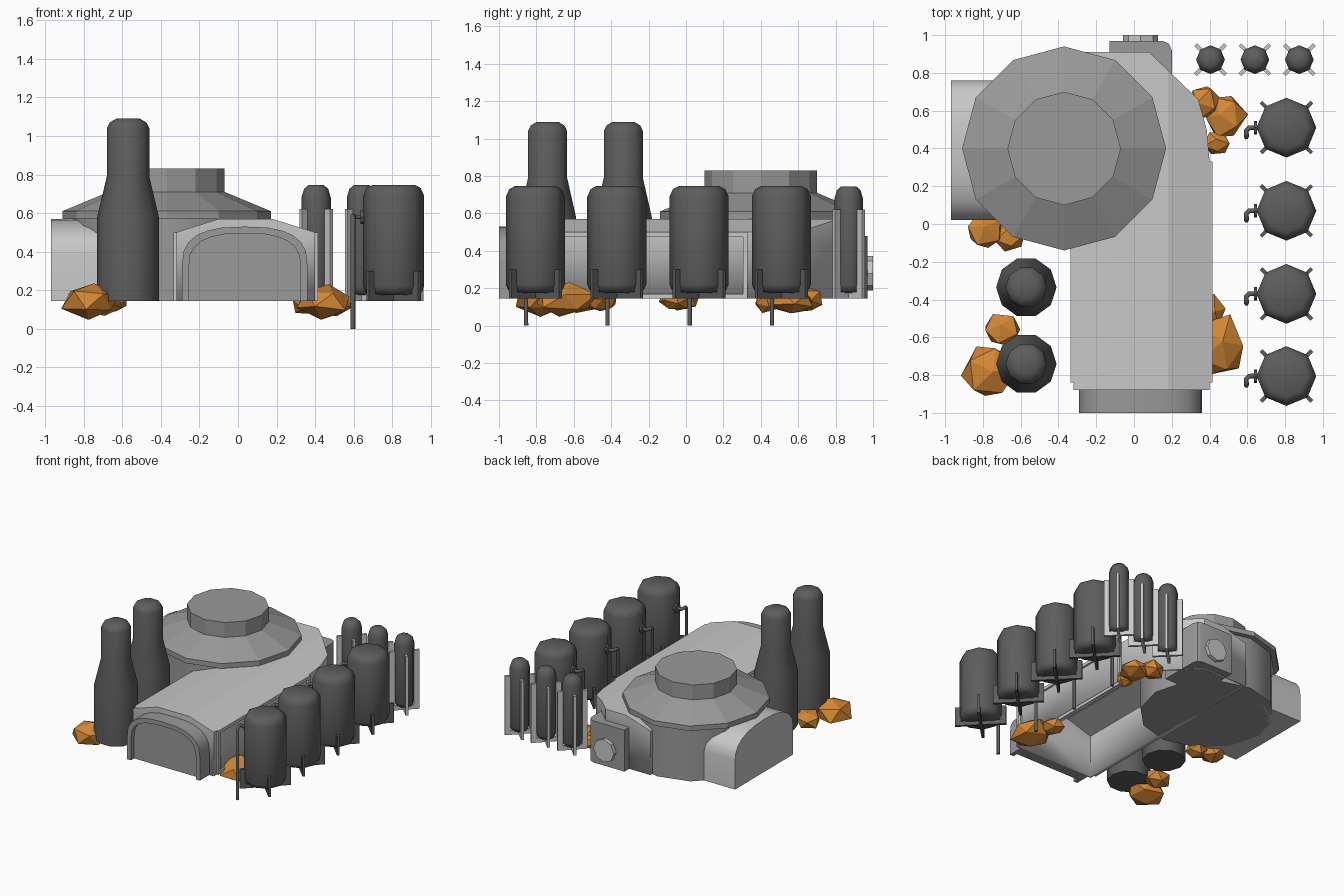
import bpy, bmesh, math, random
from mathutils import Vector, Matrix

random.seed(4)
if "Cube" in bpy.data.objects:
    bpy.data.objects.remove(bpy.data.objects["Cube"])


def material(name, rgb):
    m = bpy.data.materials.new(name)
    m.use_nodes = True
    m.diffuse_color = (*rgb, 1)
    m.node_tree.nodes["Principled BSDF"].inputs["Base Color"].default_value = (*rgb, 1)
    return m


LIGHT = material("light grey", (0.58, 0.58, 0.58))
MID = material("mid grey", (0.32, 0.32, 0.32))
DARK = material("dark grey", (0.11, 0.11, 0.11))
ORANGE = material("orange rock", (0.65, 0.24, 0.035))


def finish(name, bm, mat, loc=(0, 0, 0), smooth=None):
    bmesh.ops.recalc_face_normals(bm, faces=bm.faces)
    me = bpy.data.meshes.new(name)
    bm.to_mesh(me)
    bm.free()
    me.materials.append(mat)
    ob = bpy.data.objects.new(name, me)
    ob.location = loc
    bpy.context.collection.objects.link(ob)
    if smooth:
        bpy.ops.object.select_all(action='DESELECT')
        bpy.context.view_layer.objects.active = ob
        ob.select_set(True)
        bpy.ops.object.shade_smooth_by_angle(angle=math.radians(smooth))
    return ob


def prism(points, direction):
    """Closed solid from a polygon of 3D points pushed along a direction."""
    bm = bmesh.new()
    f = bm.faces.new([bm.verts.new(p) for p in points])
    r = bmesh.ops.extrude_face_region(bm, geom=[f], use_keep_orig=True)
    moved = [g for g in r["geom"] if isinstance(g, bmesh.types.BMVert)]
    bmesh.ops.translate(bm, verts=moved, vec=direction)
    return bm


def lathe(name, profile, sides, loc, mat, smooth=None, turn=Matrix()):
    bm = bmesh.new()
    rings = []
    for r, z in profile:
        rings.append([bm.verts.new((r * math.cos(a), r * math.sin(a), z))
                      for a in (2 * math.pi * i / sides for i in range(sides))])
    for low, high in zip(rings, rings[1:]):
        for i in range(sides):
            j = (i + 1) % sides
            bm.faces.new((low[i], low[j], high[j], high[i]))
    bm.faces.new(rings[0])
    bm.faces.new(rings[-1])
    bm.transform(turn)
    return finish(name, bm, mat, loc, smooth)


def box(bm, lo, hi, turn=Matrix()):
    size = Vector(hi) - Vector(lo)
    mid = (Vector(hi) + Vector(lo)) / 2
    bmesh.ops.create_cube(bm, size=1, matrix=turn @ Matrix.Translation(mid) @ Matrix.Diagonal((*size, 1)))


def arch(half, base, spring, top, power, steps=12):
    """Arch outline as (across, height) pairs."""
    pts = [(half, base)]
    for i in range(steps + 1):
        a = math.pi * i / steps
        c, s = math.cos(a), math.sin(a)
        pts.append((math.copysign(abs(c) ** power, c) * half, spring + (top - spring) * abs(s) ** power))
    return pts + [(-half, base)]


# Long hall: shallow hipped section, with the rear corner cut round
G = 0.145
section = [(0.4, G), (0.4, 0.5), (0.18, 0.57), (-0.1, 0.57), (-0.32, 0.5), (-0.32, G)]
bm = prism([(x, -0.88, z) for x, z in section], (0, 1.79, 0))
corner = [(0.4, 0.33), (0.385, 0.5), (0.34, 0.66), (0.08, 0.91)]
for (x0, y0), (x1, y1) in zip(corner, corner[1:]):
    cut = bmesh.ops.bisect_plane(bm, geom=bm.verts[:] + bm.edges[:] + bm.faces[:], dist=1e-5,
                                 plane_co=(x0, y0, 0), plane_no=(y1 - y0, x0 - x1, 0), clear_outer=True)
    bmesh.ops.holes_fill(bm, edges=[e for e in bm.edges if e.is_boundary], sides=0)
bmesh.ops.recalc_face_normals(bm, faces=bm.faces)
floor = [f for f in bm.faces if f.normal.z < -0.9]
bmesh.ops.delete(bm, geom=floor, context='FACES')
hall = finish("long_hall", bm, LIGHT, smooth=15)
shell = hall.modifiers.new("thickness", 'SOLIDIFY')
shell.thickness, shell.offset = 0.02, -1

# Framed side panels on both long walls
for name, x, s in (("left_wall_frame", 0.4, 1), ("right_wall_frame", -0.32, -1)):
    bm = bmesh.new()
    for y0, y1, z0, z1 in ((-0.84, 0.33, 0.475, 0.5), (-0.84, 0.33, G, 0.17),
                           (-0.84, -0.815, 0.17, 0.475), (0.305, 0.33, 0.17, 0.475)):
        xs = sorted((x - s * 0.01, x + s * 0.015))
        box(bm, (xs[0], y0, z0), (xs[1], y1, z1))
    finish(name, bm, LIGHT)

# Front gate: arched rim around a recessed panel
outer = arch(0.325, G, 0.33, 0.53, 0.75)
inner = arch(0.29, G, 0.32, 0.495, 0.75)
bm = prism([(x + 0.035, -1, z) for x, z in outer + inner[::-1]], (0, 0.13, 0))
finish("gate_rim", bm, MID, smooth=25)
bm = prism([(x + 0.035, -0.96, z) for x, z in inner], (0, 0.09, 0))
finish("gate_panel", bm, MID)

# Round hall with overhanging roof and drum on top
HUB = (-0.37, 0.4, 0)
lathe("round_wall", [(0.5, G), (0.5, 0.58)], 12, HUB, MID, 35)
lathe("round_roof", [(0.54, 0.57), (0.54, 0.61), (0.3, 0.71), (0.3, 0.83)], 12, HUB, MID)

# Side porch with arched section
bm = prism([(-0.97, 0.39 + y, z) for y, z in arch(0.37, G, 0.38, 0.57, 0.85)], (0.45, 0, 0))
finish("side_porch", bm, LIGHT, smooth=35)

# Rear block with rounded corner, and its round hatch
plan = [(-0.13, 0.6), (-0.13, 0.97), (0.15, 0.97), (0.185, 0.955), (0.2, 0.92), (0.2, 0.6)]
finish("rear_block", prism([(x, y, G) for x, y in plan], (0, 0, 0.335)), MID, smooth=40)
lathe("rear_hatch", [(0.092, -0.02), (0.092, 0.03)], 8, (0.035, 0.97, 0.28), LIGHT,
      turn=Matrix.Rotation(-math.pi / 2, 4, 'X'))

# Tall stepped stacks
for i, y in enumerate((-0.74, -0.335)):
    lathe(f"tall_stack_{i + 1}", [(0.16, G), (0.16, 0.58), (0.11, 0.79), (0.11, 1.04), (0.095, 1.07), (0.06, 1.09)],
          10, (-0.57, y, 0), DARK, 40)


def cradle(name, loc, mat, r_in, r_out, top, foot):
    """Two crossed foot plates with four upright fins."""
    bm = bmesh.new()
    for k in range(4):
        turn = Matrix.Rotation(math.pi / 4 + k * math.pi / 2, 4, 'Z')
        box(bm, (r_in, -0.01, G), (r_out, 0.01, top), turn)
        box(bm, (0, -0.01, G), (r_in, 0.01, foot), turn)
    finish(name, bm, mat, loc)


# Large tanks with cradles and outlet pipes
for i, y in enumerate((-0.805, -0.37, 0.07, 0.51)):
    n = i + 1
    loc = (0.807, y, 0)
    lathe(f"large_tank_{n}", [(0.11, 0.175), (0.145, 0.19), (0.158, 0.22), (0.158, 0.69), (0.14, 0.73), (0.11, 0.746)],
          8, loc, DARK, 50)
    cradle(f"tank_cradle_{n}", loc, DARK, 0.145, 0.19, 0.3, 0.18)
    lathe(f"pipe_flange_{n}", [(0.036, 0), (0.036, 0.016)], 8, (0.636, y, 0.58), DARK,
          turn=Matrix.Rotation(math.pi / 2, 4, 'Y'))
    curve = bpy.data.curves.new(f"outlet_pipe_{n}", 'CURVE')
    curve.dimensions = '3D'
    curve.bevel_depth, curve.bevel_resolution, curve.use_fill_caps = 0.013, 1, True
    path = curve.splines.new('POLY')
    pts = [(0.67, y, 0.58), (0.61, y, 0.58), (0.595, y - 0.015, 0.585),
           (0.595, y - 0.04, 0.585), (0.595, y - 0.05, 0.57), (0.595, y - 0.05, 0)]
    path.points.add(len(pts) - 1)
    for p, co in zip(path.points, pts):
        p.co = (*co, 1)
    curve.materials.append(DARK)
    bpy.context.collection.objects.link(bpy.data.objects.new(f"outlet_pipe_{n}", curve))

# Slim bottles with light fins
for i, x in enumerate((0.405, 0.64, 0.875)):
    loc = (x, 0.87, 0)
    lathe(f"slim_bottle_{i + 1}", [(0.04, 0.175), (0.065, 0.19), (0.076, 0.22), (0.076, 0.68), (0.063, 0.725), (0.04, 0.745)],
          8, loc, DARK, 50)
    cradle(f"bottle_fins_{i + 1}", loc, LIGHT, 0.07, 0.112, 0.62, 0.18)

# Faceted rocks around the foot of the buildings: x, y, z, then half sizes
rocks = [(-0.76, -0.78, 0.145, 0.15, 0.15, 0.1), (-0.7, -0.56, 0.14, 0.1, 0.09, 0.07),
         (-0.79, -0.03, 0.15, 0.1, 0.1, 0.07), (-0.65, -0.06, 0.14, 0.09, 0.09, 0.06),
         (0.45, -0.65, 0.14, 0.15, 0.17, 0.09), (0.4, -0.46, 0.13, 0.08, 0.09, 0.06),
         (0.48, 0.57, 0.13, 0.11, 0.13, 0.07), (0.37, 0.64, 0.14, 0.1, 0.1, 0.07),
         (0.44, 0.43, 0.13, 0.07, 0.07, 0.06)]
for i, (x, y, z, *half) in enumerate(rocks):
    bm = bmesh.new()
    bmesh.ops.create_icosphere(bm, subdivisions=1, radius=1)
    bm.transform(Matrix.Rotation(random.uniform(0, 6), 4, 'Z') @ Matrix.Rotation(random.uniform(0, 1), 4, 'X'))
    for v in bm.verts:
        v.co = Vector([c * h for c, h in zip(v.co, half)]) * random.uniform(0.88, 1.15)
    finish(f"rock_{i + 1}", bm, ORANGE, (x, y, z))
